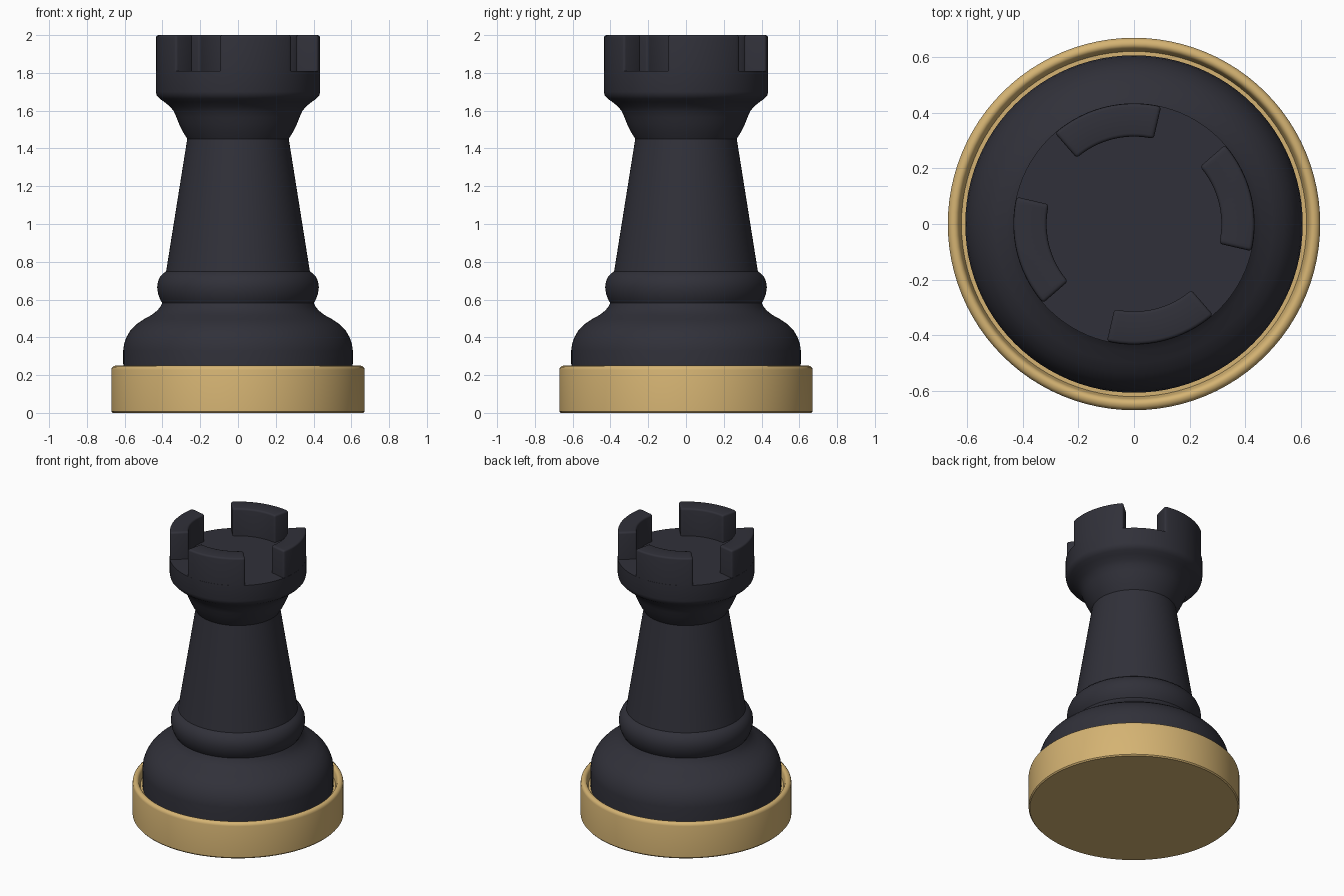
import bpy, bmesh, math

if "Cube" in bpy.data.objects:
    bpy.data.objects.remove(bpy.data.objects["Cube"])


def material(name, rgb):
    m = bpy.data.materials.new(name)
    m.diffuse_color = (*rgb, 1)
    m.use_nodes = True
    m.node_tree.nodes["Principled BSDF"].inputs["Base Color"].default_value = m.diffuse_color
    return m


BLACK = material("charcoal black", (0.030, 0.030, 0.041))
GOLD = material("warm gold", (0.66, 0.45, 0.17))


def finish(name, bm, mat, angle=35):
    bmesh.ops.recalc_face_normals(bm, faces=bm.faces)
    me = bpy.data.meshes.new(name)
    bm.to_mesh(me)
    bm.free()
    me.materials.append(mat)
    ob = bpy.data.objects.new(name, me)
    bpy.context.collection.objects.link(ob)
    bpy.ops.object.select_all(action='DESELECT')
    ob.select_set(True)
    bpy.context.view_layer.objects.active = ob
    bpy.ops.object.shade_smooth_by_angle(angle=math.radians(angle))
    return ob


def lathe(name, profile, mat, steps=96):
    """Spin an (r, z) profile around the z axis; ends on the axis close it."""
    bm = bmesh.new()
    vs = [bm.verts.new((r, 0, z)) for r, z in profile]
    es = [bm.edges.new(p) for p in zip(vs, vs[1:])]
    bmesh.ops.spin(bm, geom=vs + es, cent=(0, 0, 0), axis=(0, 0, 1),
                   angle=math.tau, steps=steps, use_merge=True)
    bmesh.ops.remove_doubles(bm, verts=bm.verts, dist=1e-5)
    return finish(name, bm, mat)


# Gold base: shallow cup with rounded rim
lathe("base_cup", [
    (0, 0), (0.664, 0), (0.671, 0.008), (0.671, 0.228), (0.668, 0.239),
    (0.66, 0.247), (0.65, 0.25), (0.642, 0.249), (0.634, 0.243), (0.63, 0.232),
    (0.622, 0.20), (0, 0.20)], GOLD)

# Rounded foot
lathe("foot", [
    (0, 0.19), (0.607, 0.19), (0.608, 0.33), (0.603, 0.365), (0.59, 0.402),
    (0.57, 0.436), (0.54, 0.468), (0.50, 0.495), (0.458, 0.518),
    (0.43, 0.54), (0.412, 0.56), (0.399, 0.585), (0, 0.585)], BLACK)

# Collar ring
lathe("collar", [
    (0, 0.575), (0.399, 0.578), (0.412, 0.60), (0.423, 0.63), (0.428, 0.665),
    (0.424, 0.695), (0.412, 0.722), (0.397, 0.738), (0.38, 0.75),
    (0, 0.75)], BLACK)

# Tapered column
lathe("column", [(0, 0.74), (0.382, 0.74), (0.268, 1.455), (0, 1.455)], BLACK)

# Flared head
lathe("head", [
    (0, 1.45), (0.268, 1.45), (0.29, 1.485), (0.312, 1.53), (0.326, 1.565),
    (0.34, 1.597), (0.36, 1.622), (0.39, 1.646), (0.415, 1.664),
    (0.43, 1.68), (0.435, 1.70), (0.435, 1.81), (0, 1.81)], BLACK)


# Four battlements: bevelled arc blocks
def battlement(name, start, end, r0=0.315, r1=0.434, z0=1.79, z1=2.0, n=16):
    bm = bmesh.new()
    rings = []
    for i in range(n + 1):
        a = math.radians(start + (end - start) * i / n)
        rings.append([bm.verts.new((r * math.cos(a), r * math.sin(a), z))
                      for r, z in ((r0, z0), (r1, z0), (r1, z1), (r0, z1))])
    for a, b in zip(rings, rings[1:]):
        for k in range(4):
            bm.faces.new((a[k], a[(k + 1) % 4], b[(k + 1) % 4], b[k]))
    bm.faces.new(rings[0])
    bm.faces.new(rings[-1][::-1])
    bmesh.ops.recalc_face_normals(bm, faces=bm.faces)
    sharp = [e for e in bm.edges if e.calc_face_angle(0) > 0.8
             and max(v.co.z for v in e.verts) > z0 + 0.01]
    bmesh.ops.bevel(bm, geom=sharp, offset=0.012, segments=3, profile=0.5,
                    affect='EDGES')
    finish(name, bm, BLACK)


for q in range(4):
    battlement(f"battlement_{q + 1}", -13 + 90 * q, 41 + 90 * q)
